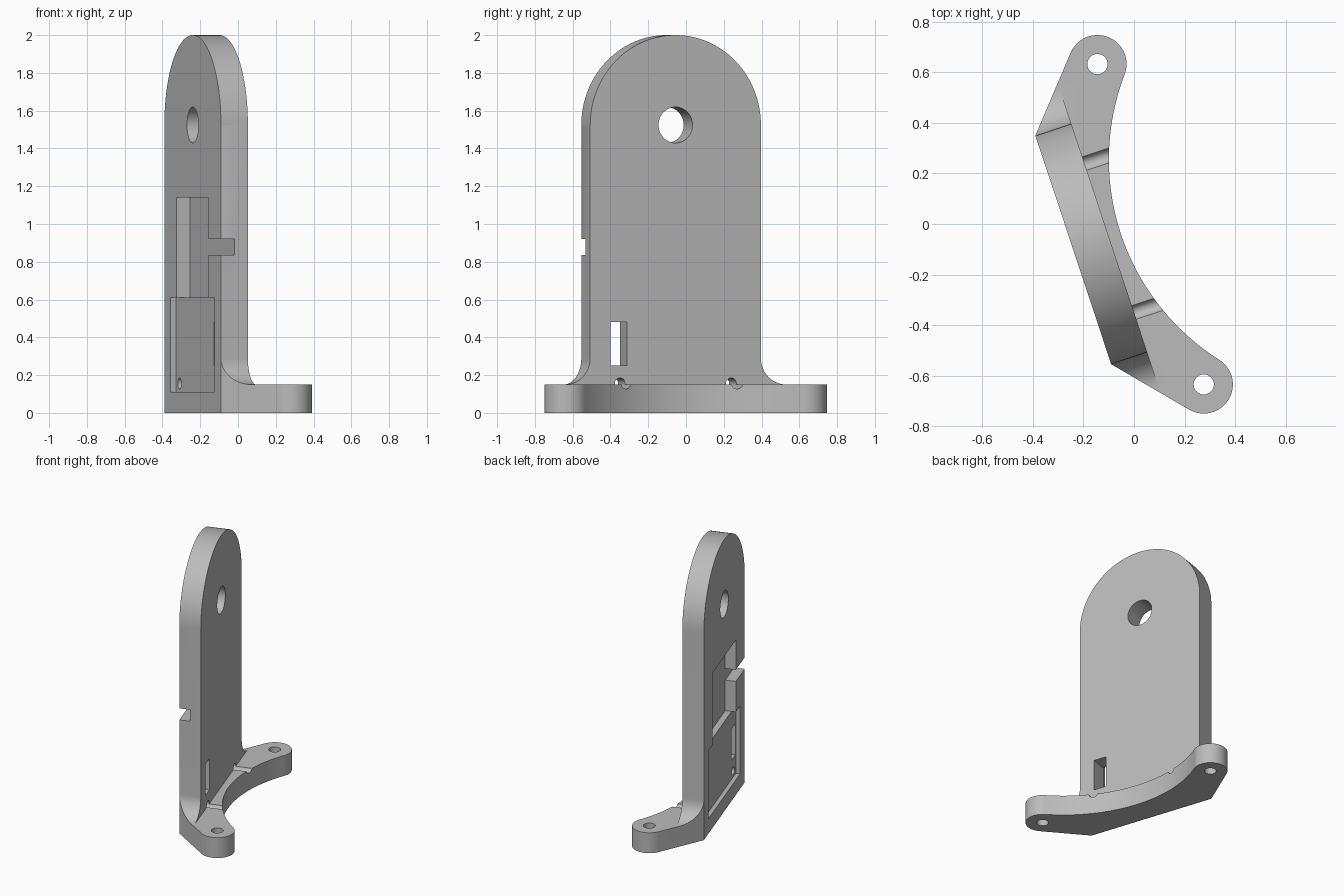
import bpy, bmesh
from math import sin, cos, pi, atan2, hypot, asin, radians
from mathutils import Matrix

cube = bpy.data.objects.get("Cube")
if cube:
    bpy.data.objects.remove(cube, do_unlink=True)

# Bracket frame: u along the plate, v through its thickness, z up
FRAME = Matrix.Translation((-0.24, -0.1025, 0)) @ Matrix.Rotation(atan2(-0.949, 0.315), 4, 'Z')
UPRIGHT = Matrix.Rotation(pi / 2, 4, 'X')  # turns a (u, z) profile so it extrudes along -v

HALF, THICK, BASE, TOP = 0.476, 0.15, 0.15, 2.0
TAB_U, TAB_V, TAB_R = 0.667, 0.322, 0.115
ARC_V, FILLET = 1.136, 0.14


def arc(cx, cy, r, a, b, n):
    return [(cx + r * cos(a + (b - a) * i / n), cy + r * sin(a + (b - a) * i / n)) for i in range(n + 1)]


def prism(name, points, low, high, turn=Matrix()):
    """Extrude a closed profile from low to high, then place it in the bracket frame."""
    bm = bmesh.new()
    face = bm.faces.new([bm.verts.new((x, y, low)) for x, y in points])
    ext = bmesh.ops.extrude_face_region(bm, geom=[face])
    bmesh.ops.translate(bm, vec=(0, 0, high - low),
                        verts=[v for v in ext["geom"] if isinstance(v, bmesh.types.BMVert)])
    bmesh.ops.recalc_face_normals(bm, faces=bm.faces)
    bm.transform(FRAME @ turn)
    mesh = bpy.data.meshes.new(name)
    bm.to_mesh(mesh)
    bm.free()
    obj = bpy.data.objects.new(name, mesh)
    bpy.context.collection.objects.link(obj)
    return obj


def box(name, u0, u1, z0, z1, v0, v1):
    return prism(name, [(u0, z0), (u1, z0), (u1, z1), (u0, z1)], -v1, -v0, UPRIGHT)


def circle(cx, cy, r, n=40):
    return arc(cx, cy, r, 0, 2 * pi, n)[:-1]


# Footprint: straight back, rounded tabs, concave inner edge
du, dv = TAB_U - HALF, TAB_V
lean = atan2(dv, du) - asin(TAB_R / hypot(du, dv))
to_arc = atan2(ARC_V - TAB_V, -TAB_U)
tab = arc(TAB_U, TAB_V, TAB_R, lean - pi / 2, to_arc, 32)
arc_r = hypot(TAB_U, ARC_V - TAB_V) - TAB_R
inner = arc(0, ARC_V, arc_r, to_arc - pi, -to_arc, 48)[1:-1]
footprint = [(HALF, 0)] + tab + inner + [(-u, v) for u, v in reversed(tab)] + [(-HALF, 0)]
bracket = prism("bracket", footprint, 0, TOP)

# Silhouette: wide base, filleted sides, round top
side = [(1, -0.1), (1, BASE)] + arc(HALF + FILLET, BASE + FILLET, FILLET, -pi / 2, -pi, 16)
silhouette = side + arc(0, TOP - HALF, HALF, 0, pi, 64) + [(-u, z) for u, z in reversed(side)]
shape = prism("silhouette_helper", silhouette, -1.2, 1, UPRIGHT)

# Everything in front of the plate and above the base
cutters = [box("front_cutter", -2, 2, BASE, 3, THICK, 2)]
# Pivot hole, stepped pocket, side notch and window
cutters += [
    prism("pivot_cutter", circle(0, TOP - HALF, 0.095, 56), -1, 1, UPRIGHT),
    box("lower_pocket_cutter", -0.37, 0.37, 0.11, 0.61, -0.1, 0.03),
    box("upper_pocket_cutter", -0.27, 0.27, 0.61, 1.14, -0.1, 0.074),
    box("notch_cutter", 0.2, 0.7, 0.835, 0.92, -0.1, 0.074),
    box("window_cutter", 0.27, 0.364, 0.25, 0.48, -0.1, 0.3),
]
# Tab screw holes and round grooves across the base
for s in (-1, 1):
    cutters.append(prism("screw_cutter", circle(s * TAB_U, TAB_V, 0.04), -1, 1))
    cutters.append(prism("groove_cutter", circle(s * 0.31, 0.156, 0.029, 28), -0.6, 0.01, UPRIGHT))

for helper in [shape] + cutters:
    helper.hide_render = True
    mod = bracket.modifiers.new(helper.name, 'BOOLEAN')
    mod.operation = 'INTERSECT' if helper is shape else 'DIFFERENCE'
    mod.solver = 'EXACT'
    mod.object = helper

# Bake the cuts and remove the helpers
bpy.context.view_layer.update()
graph = bpy.context.evaluated_depsgraph_get()
baked = bpy.data.meshes.new_from_object(bracket.evaluated_get(graph))
bracket.modifiers.clear()
bracket.data = baked
for helper in [shape] + cutters:
    bpy.data.objects.remove(helper, do_unlink=True)

# Plain grey finish
grey = bpy.data.materials.new("grey")
grey.use_nodes = True
grey.diffuse_color = (0.5, 0.5, 0.5, 1)
grey.node_tree.nodes["Principled BSDF"].inputs["Base Color"].default_value = (0.5, 0.5, 0.5, 1)
baked.materials.clear()
baked.materials.append(grey)

bpy.ops.object.select_all(action='DESELECT')
bracket.select_set(True)
bpy.context.view_layer.objects.active = bracket
bpy.ops.object.shade_smooth_by_angle(angle=radians(30))
